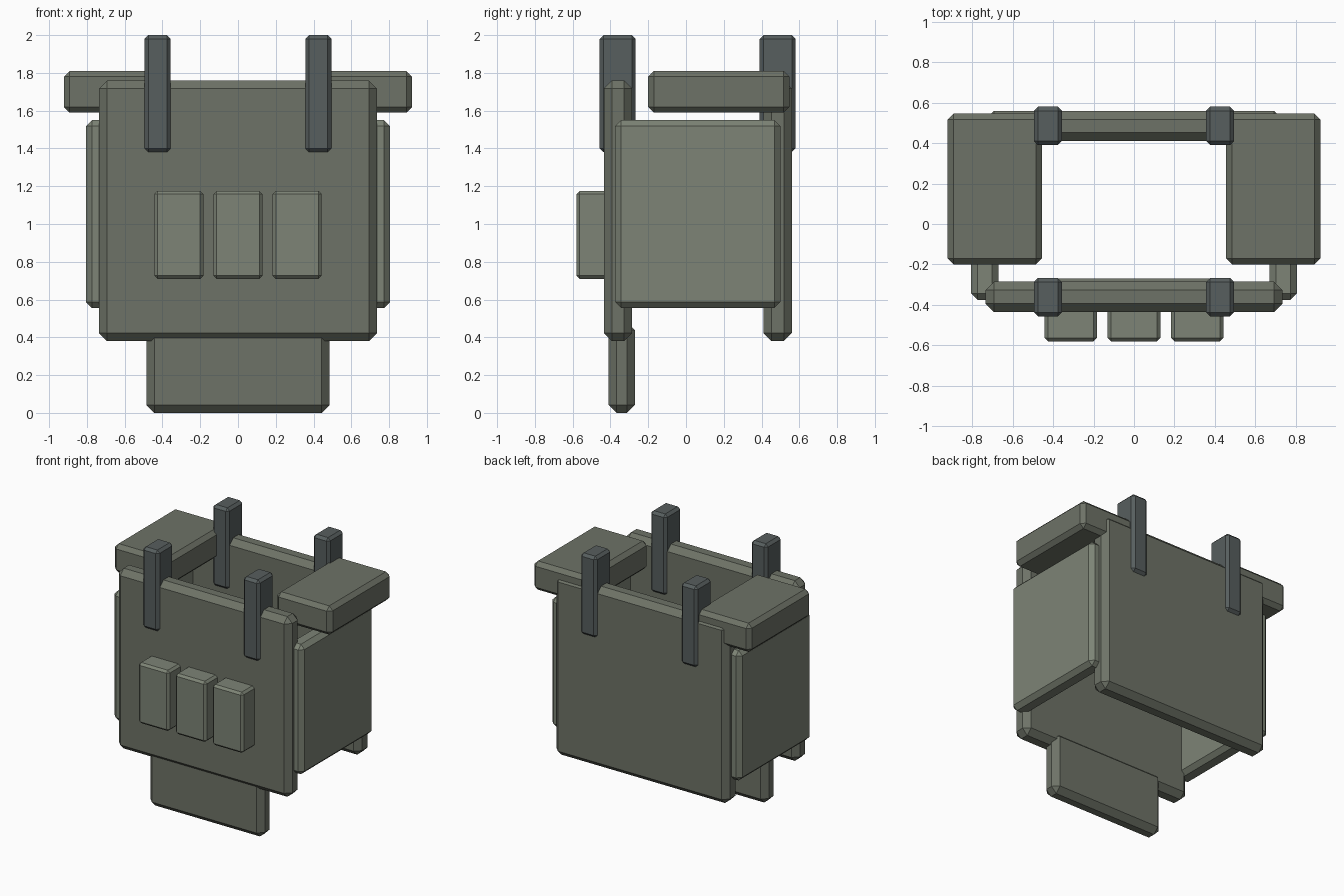
import bpy
import bmesh

if "Cube" in bpy.data.objects:
    bpy.data.objects.remove(bpy.data.objects["Cube"])


def material(name, rgb):
    mat = bpy.data.materials.new(name)
    mat.diffuse_color = (*rgb, 1)
    mat.use_nodes = True
    mat.node_tree.nodes["Principled BSDF"].inputs["Base Color"].default_value = mat.diffuse_color
    return mat


PLATE = material("olive_plate", (0.155, 0.17, 0.135))
PADDING = material("light_olive", (0.205, 0.23, 0.18))
STRAP = material("dark_strap", (0.095, 0.112, 0.112))


def block(name, x, y, z, bevel, mat):
    """Chamfered box given as (min, max) ranges on each axis."""
    spans = (x, y, z)
    bm = bmesh.new()
    bmesh.ops.create_cube(bm, size=1)
    for v in bm.verts:
        v.co = [c * (hi - lo) for c, (lo, hi) in zip(v.co, spans)]
    mesh = bpy.data.meshes.new(name)
    bm.to_mesh(mesh)
    bm.free()
    mesh.materials.append(mat)
    obj = bpy.data.objects.new(name, mesh)
    obj.location = [(lo + hi) / 2 for lo, hi in spans]
    bpy.context.collection.objects.link(obj)
    mod = obj.modifiers.new("chamfer", 'BEVEL')
    mod.width = bevel
    mod.segments = 1
    return obj


def pair(name, x, y, z, bevel, mat):
    """The same block on the right and mirrored to the left."""
    block(name + "_right", x, y, z, bevel, mat)
    block(name + "_left", (-x[1], -x[0]), y, z, bevel, mat)


# Main armour plates
block("front_plate", (-0.735, 0.735), (-0.435, -0.285), (0.38, 1.76), 0.042, PLATE)
block("back_plate", (-0.735, 0.735), (0.41, 0.56), (0.38, 1.76), 0.042, PLATE)

# Side panels and shoulder pads
pair("side_panel", (0.67, 0.805), (-0.375, 0.5), (0.555, 1.55), 0.032, PADDING)
pair("shoulder_pad", (0.455, 0.922), (-0.2, 0.547), (1.59, 1.81), 0.03, PLATE)

# Lower flap
block("lower_flap", (-0.485, 0.485), (-0.41, -0.27), (0.0, 0.48), 0.042, PLATE)

# Front pouches
for i, cx in enumerate((-0.313, 0.0, 0.313)):
    block(f"pouch_{i + 1}", (cx - 0.13, cx + 0.13), (-0.58, -0.4), (0.71, 1.175), 0.017, PADDING)

# Shoulder straps at front and back
for side, y in (("front", (-0.457, -0.267)), ("back", (0.39, 0.58))):
    pair(f"{side}_strap", (0.357, 0.495), y, (1.38, 2.0), 0.02, STRAP)
